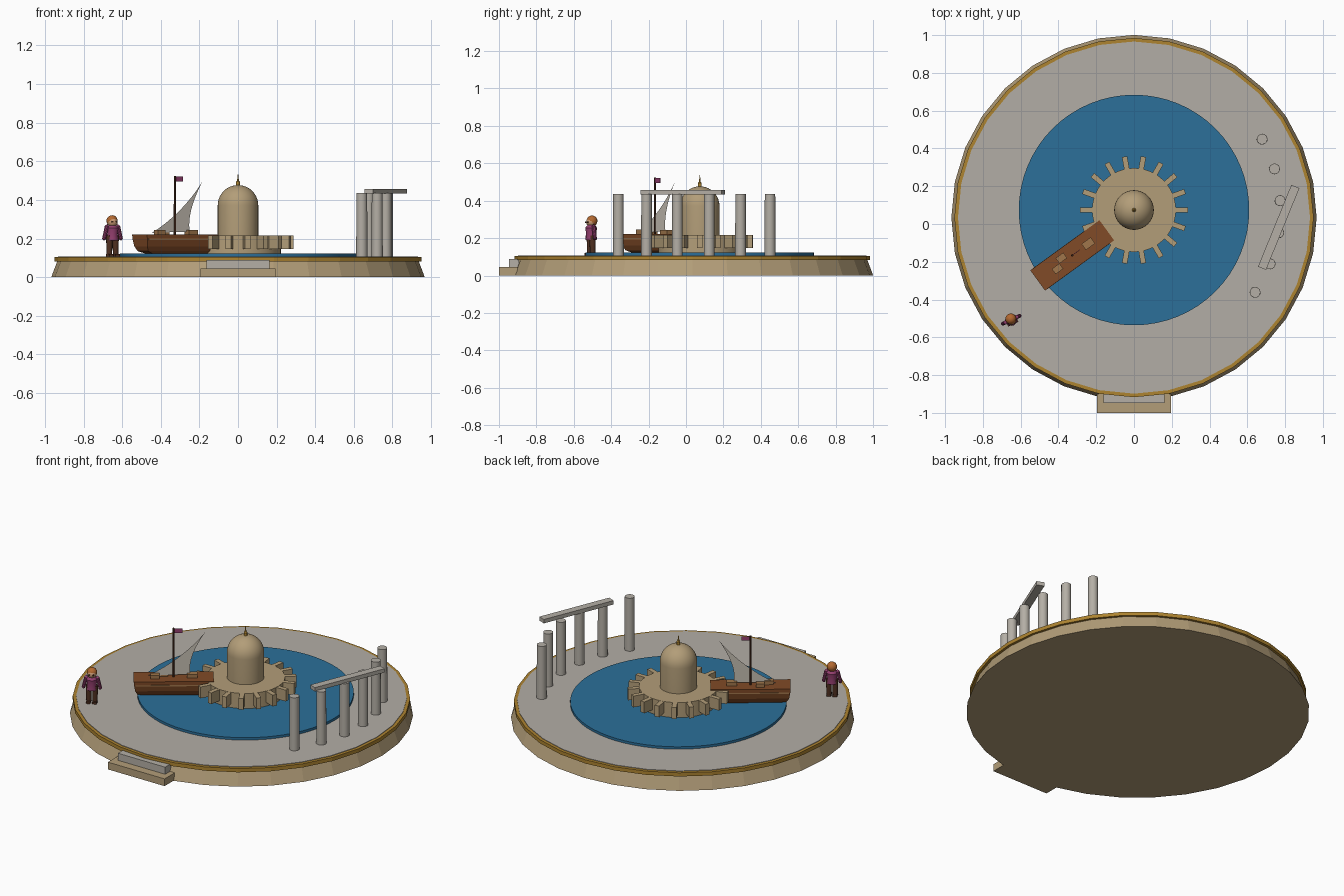
import bpy, bmesh, math
from mathutils import Matrix, Vector

if "Cube" in bpy.data.objects:
    bpy.data.objects.remove(bpy.data.objects["Cube"])

mats = {}
COLORS = {
    "stone": (0.45, 0.34, 0.19, 1), "gold": (0.42, 0.23, 0.03, 1),
    "paving": (0.45, 0.42, 0.38, 1), "water": (0.025, 0.16, 0.32, 1),
    "wood": (0.22, 0.07, 0.02, 1), "dark_wood": (0.08, 0.03, 0.015, 1),
    "light_wood": (0.35, 0.18, 0.07, 1), "cloth": (0.30, 0.05, 0.16, 1),
    "sail": (0.55, 0.51, 0.44, 1), "hair": (0.45, 0.14, 0.03, 1),
    "skin": (0.60, 0.33, 0.18, 1), "marble": (0.46, 0.43, 0.38, 1),
}


def finish(name, bm, mat, matrix=None, smooth=False):
    if matrix:
        bmesh.ops.transform(bm, matrix=matrix, verts=bm.verts)
    if smooth is not None:
        bmesh.ops.recalc_face_normals(bm, faces=bm.faces)
    me = bpy.data.meshes.new(name)
    bm.to_mesh(me)
    bm.free()
    ob = bpy.data.objects.new(name, me)
    bpy.context.collection.objects.link(ob)
    if mat not in mats:
        mats[mat] = bpy.data.materials.new(mat)
        mats[mat].diffuse_color = COLORS[mat]
    me.materials.append(mats[mat])
    if smooth:
        bpy.ops.object.select_all(action='DESELECT')
        ob.select_set(True)
        bpy.context.view_layer.objects.active = ob
        bpy.ops.object.shade_smooth_by_angle(angle=math.radians(35))
    return ob


def lathe(name, profile, n, mat, x=0, y=0, matrix=None, smooth=True):
    """Closed solid of revolution from (radius, z) points; ends are capped."""
    bm = bmesh.new()
    rings = []
    for r, z in profile:
        if r == 0:
            rings.append([bm.verts.new((x, y, z))] * n)
        else:
            rings.append([bm.verts.new((x + r * math.cos(2 * math.pi * i / n),
                                        y + r * math.sin(2 * math.pi * i / n), z)) for i in range(n)])
    for a, b in zip(rings, rings[1:]):
        for i in range(n):
            quad = [a[i], a[(i + 1) % n], b[(i + 1) % n], b[i]]
            bm.faces.new(list(dict.fromkeys(quad)))
    for ring, (r, z) in ((rings[0], profile[0]), (rings[-1], profile[-1])):
        if r > 0:
            bm.faces.new(ring)
    return finish(name, bm, mat, matrix, smooth)


def box(name, center, size, mat, matrix=None):
    bm = bmesh.new()
    bmesh.ops.create_cube(bm, size=1)
    bmesh.ops.scale(bm, vec=size, verts=bm.verts)
    bmesh.ops.translate(bm, vec=center, verts=bm.verts)
    return finish(name, bm, mat, matrix)


def place(x, y, z, deg):
    return Matrix.Translation((x, y, z)) @ Matrix.Rotation(math.radians(deg), 4, 'Z')


BY, CY = 0.034, 0.074   # centre of the base, centre of the pool

# Round base with gold rim and paving
lathe("base", [(0.967, 0), (0.935, 0.085)], 32, "stone", y=BY, smooth=False)
lathe("gold_rim", [(0.951, 0.082), (0.951, 0.105)], 32, "gold", y=BY, smooth=False)
lathe("paving", [(0.932, 0.09), (0.932, 0.108)], 32, "paving", y=BY, smooth=False)
lathe("pool", [(0.61, 0.10), (0.61, 0.123)], 64, "water", y=CY)

# Entrance steps
box("lower_step", (0, -0.95, 0.0225), (0.39, 0.10, 0.045), "stone")
box("upper_step", (0, -0.92, 0.067), (0.325, 0.055, 0.044), "marble")

# Island gear with teeth
lathe("island", [(0.222, 0.115), (0.222, 0.217)], 48, "stone", y=CY)
for i in range(18):
    box(f"island_tooth_{i}", (0.247, 0, 0.181), (0.08, 0.028, 0.07), "stone", place(0, CY, 0, i * 20))

# Domed tower and spire
dome = [(0.105 * math.cos(a), 0.372 + 0.105 * math.sin(a))
        for a in (math.pi / 2 * k / 10 for k in range(10))]
lathe("domed_tower", [(0.105, 0.21)] + dome + [(0, 0.477)], 40, "stone", y=CY)
lathe("spire", [(0.010, 0.470), (0.010, 0.495), (0.005, 0.50), (0, 0.542)], 12, "gold", y=CY)

# Ship: hull lofted from rectangular sections
ship = place(-0.327, -0.166, 0, 36)
bm = bmesh.new()
rings = []
# each section: z, outer end, inner end, half width
for z, x0, x1, w in ((0.122, -0.165, 0.190, 0.030), (0.135, -0.205, 0.203, 0.046),
                     (0.160, -0.217, 0.215, 0.058), (0.195, -0.223, 0.223, 0.065),
                     (0.222, -0.226, 0.226, 0.066)):
    rings.append([bm.verts.new(p) for p in ((x0, -w, z), (x1, -w, z), (x1, w, z), (x0, w, z))])
for a, b in zip(rings, rings[1:]):
    for i in range(4):
        bm.faces.new((a[i], a[(i + 1) % 4], b[(i + 1) % 4], b[i]))
bm.faces.new(rings[0])
bm.faces.new(rings[-1])
finish("hull", bm, "wood", ship)
for s in (-1, 1):
    box("hull_stripe", (0, s * 0.064, 0.197), (0.43, 0.006, 0.007), "light_wood", ship)
box("crate_outer", (-0.105, -0.012, 0.232), (0.05, 0.035, 0.026), "light_wood", ship)
box("crate_middle", (-0.055, 0.022, 0.232), (0.05, 0.035, 0.022), "light_wood", ship)
box("crate_inner", (0.105, 0.0, 0.232), (0.06, 0.04, 0.024), "light_wood", ship)
lathe("mast", [(0.0065, 0.21), (0.005, 0.525)], 10, "dark_wood", matrix=ship)
box("flag", (0.026, 0, 0.508), (0.048, 0.003, 0.026), "cloth", ship)

# Thin sail with two hollow edges
bm = bmesh.new()
foot0, foot1, peak = Vector((-0.145, 0.230)), Vector((0.095, 0.236)), Vector((0.18, 0.50))


def curve(a, c, b, t):
    return a * (1 - t) ** 2 + c * 2 * t * (1 - t) + b * t * t


rows = []
for k in range(13):
    t = k / 12
    p = curve(foot0, Vector((0.055, 0.335)), peak, t)
    q = curve(foot1, Vector((0.075, 0.34)), peak, t)
    rows.append([bm.verts.new((v.x, 0, v.y)) for v in ((p, q) if k < 12 else (peak,))])
for a, b in zip(rows, rows[1:]):
    bm.faces.new((a[0], a[1], b[1], b[0]) if len(b) == 2 else (a[0], a[1], b[0]))
finish("sail", bm, "sail", ship)

# Colonnade on an arc, with a fallen-askew lintel
for i in range(6):
    a = math.radians(-34.2 + 12.63 * i)
    lathe(f"column_{i}", [(0.029, 0.10), (0.028, 0.437)], 16, "marble",
          0.775 * math.cos(a), CY + 0.775 * math.sin(a))
box("lintel", (0, 0, 0.446), (0.468, 0.046, 0.024), "marble", place(0.766, -0.018, 0, 67.8))

# Standing figure facing the front
man = place(-0.65, -0.507, 0, 25)
for s in (-1, 1):
    lathe("leg", [(0.014, 0.105), (0.017, 0.215)], 12, "dark_wood", s * 0.018, 0, man)
    box("shoe", (s * 0.018, -0.006, 0.113), (0.024, 0.04, 0.014), "dark_wood", man)
    arm = man @ Matrix.Translation((s * 0.030, 0, 0.272)) @ Matrix.Rotation(s * math.radians(-14), 4, 'Y')
    lathe("arm", [(0, -0.085), (0.010, -0.078), (0.011, -0.01), (0, 0.005)], 10, "cloth", matrix=arm)
    box("eye", (s * 0.011, -0.026, 0.286), (0.008, 0.006, 0.008), "dark_wood", man)
lathe("torso", [(0.030, 0.19), (0.027, 0.225), (0.032, 0.255), (0.018, 0.272)], 16, "cloth", matrix=man)


def ball(name, r, center, mat):
    bm = bmesh.new()
    bmesh.ops.create_uvsphere(bm, u_segments=16, v_segments=10, radius=r)
    bmesh.ops.translate(bm, vec=center, verts=bm.verts)
    finish(name, bm, mat, man, True)


ball("head", 0.027, (0, 0, 0.286), "skin")
ball("hair", 0.029, (0, 0.005, 0.292), "hair")

for m in bpy.data.materials:
    if m.users and not m.is_grease_pencil:
        m.use_nodes = True
        m.node_tree.nodes["Principled BSDF"].inputs["Base Color"].default_value = m.diffuse_color
